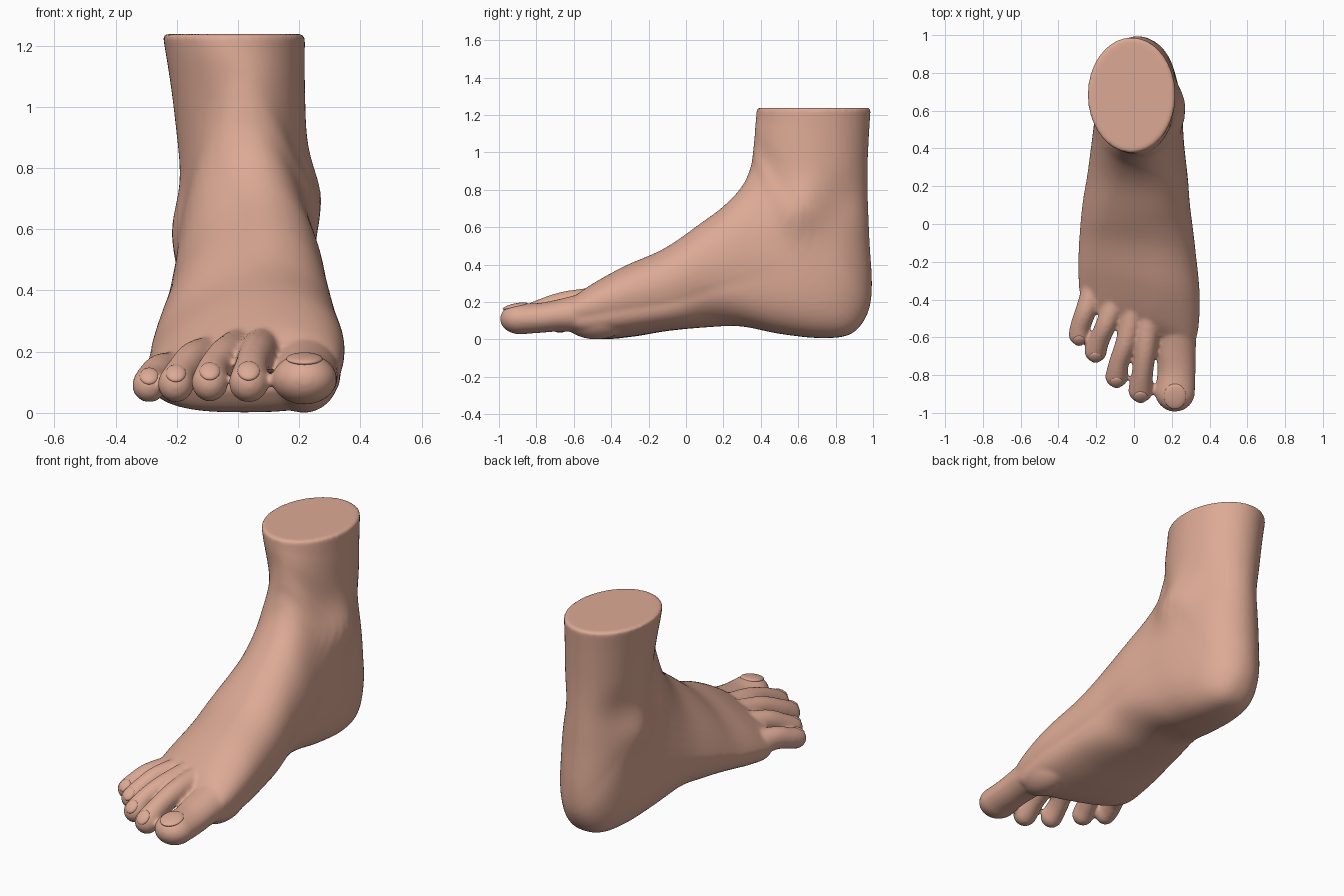
import bpy
import bmesh
import math
from mathutils import Matrix, Vector

default_cube = bpy.data.objects.get("Cube")
if default_cube:
    bpy.data.objects.remove(default_cube, do_unlink=True)

skin = bpy.data.materials.new("skin")
skin.use_nodes = True
skin.diffuse_color = (0.72, 0.4, 0.3, 1)
skin.node_tree.nodes["Principled BSDF"].inputs["Base Color"].default_value = skin.diffuse_color


def smooth_path(rows, steps=6):
    """Pass a smooth curve through rows of numbers."""
    result = []
    last = len(rows) - 1
    for i in range(last):
        p, a, b, n = (rows[max(0, min(last, k))] for k in (i - 1, i, i + 1, i + 2))
        for s in range(steps):
            t = s / steps
            result.append([
                y + t / 2 * (z - x + t * (2 * x - 5 * y + 4 * z - w + t * (3 * (y - z) + w - x)))
                for x, y, z, w in zip(p, a, b, n)])
    result.append(list(rows[last]))
    return result


def add_ellipsoid(bm, centre, radii, turn=0.0):
    matrix = (Matrix.Translation(centre) @ Matrix.Rotation(turn, 4, 'X')
              @ Matrix.Diagonal((*radii, 1)))
    bmesh.ops.create_uvsphere(bm, u_segments=32, v_segments=20, radius=1, matrix=matrix)


def add_loft(bm, outlines):
    """Skin a closed tube over outlines with equal numbers of points."""
    rings = [[bm.verts.new(point) for point in outline] for outline in outlines]
    for first, second in zip(rings, rings[1:]):
        for k in range(len(first)):
            j = (k + 1) % len(first)
            bm.faces.new((first[k], first[j], second[j], second[k]))
    bm.faces.new(reversed(rings[0]))
    bm.faces.new(rings[-1])


def signed_power(value, exponent):
    return math.copysign(abs(value) ** exponent, value)


# Soft swellings and hollows: side, y, z, height, reach
inner, outer = 1, -1
swellings = [
    (inner, .6, .7, .055, .13),     # inner ankle bone
    (outer, .68, .59, .035, .12),   # outer ankle bone
    (inner, .15, .06, -.04, .13),   # arch
    (inner, .86, .75, -.02, .12),   # hollows beside the tendon
    (outer, .86, .75, -.02, .12),
]


def swell(across, y, z):
    """Sideways push at a point of the skin."""
    push = 0
    for side, at_y, at_z, height, reach in swellings:
        facing = max(0, side * across)
        distance = ((y - at_y) ** 2 + (z - at_z) ** 2) / reach ** 2
        push += side * height * math.sqrt(facing) * math.exp(-distance)
    return push


def section_outline(row, count=56):
    """One slice, spanning from the sole or heel up to the instep or shin."""
    top_y, top_z, low_y, low_z, centre_x, half_width, lean, middle = row
    skew = 0.7 * min(0, top_y)
    boxy = min(1, 0.74 + 0.9 * max(0, low_z))
    peaked = 1 + 0.25 * max(0, 0.35 - top_y)
    outline = []
    for k in range(count):
        angle = 2 * math.pi * k / count
        c, s = math.cos(angle), math.sin(angle)
        if s >= 0:
            across, up = signed_power(c, peaked), middle + (1 - middle) * s
        else:
            across, up = signed_power(c, boxy), middle - middle * abs(s) ** boxy
        side = half_width * across
        y = low_y + (top_y - low_y) * up + skew * side
        z = low_z + (top_z - low_z) * up
        x = centre_x + side + lean * max(0, s) + swell(across, y, z)
        outline.append((x, y, z))
    return outline


def toe_outlines(path, count=28):
    """Oval slices square to the path of a toe."""
    rows = smooth_path(path)
    centres = [Vector(row[:3]) for row in rows]
    outlines = []
    for i, row in enumerate(rows):
        along = (centres[min(i + 1, len(rows) - 1)] - centres[max(i - 1, 0)]).normalized()
        right = along.cross(Vector((0, 0, 1))).normalized()
        up = right.cross(along)
        angles = [2 * math.pi * k / count for k in range(count)]
        outlines.append([centres[i] + right * row[3] * math.cos(a) + up * row[4] * math.sin(a)
                         for a in angles])
    return outlines


def make_object(name, bm):
    mesh = bpy.data.meshes.new(name)
    bmesh.ops.recalc_face_normals(bm, faces=bm.faces)
    for face in bm.faces:
        face.smooth = True
    bm.to_mesh(mesh)
    bm.free()
    mesh.materials.append(skin)
    obj = bpy.data.objects.new(name, mesh)
    bpy.context.collection.objects.link(obj)
    return obj


# Slices: top y, top z, low y, low z, centre x, half width, lean, widest height
sections = [
    (-.57, .22, -.55, .07, .02, .26, .06, .5),
    (-.5, .29, -.47, .005, .02, .305, .085, .4),
    (-.33, .39, -.3, .014, .02, .315, .1, .36),
    (-.115, .487, -.1, .045, .01, .3, .1, .32),
    (.07, .615, .1, .064, .005, .28, .09, .33),
    (.206, .717, .29, .07, .015, .262, .065, .35),
    (.3, .82, .5, .03, .02, .245, .03, .4),
    (.345, .92, .72, .007, .025, .23, 0, .42),
    (.358, 1, .88, .028, .025, .215, 0, .45),
    (.363, 1.05, .967, .13, .022, .205, 0, .46),
    (.367, 1.09, .994, .28, .02, .205, 0, .48),
    (.369, 1.12, .98, .55, .015, .208, 0, .5),
    (.371, 1.15, .97, .85, .005, .215, 0, .5),
    (.374, 1.18, .977, 1.07, -.005, .223, 0, .5),
    (.379, 1.238, .988, 1.238, -.014, .233, 0, .5),
]

# Toes from base to tip: x, y, z, half width, half height
toes = {
    "big": [(.22, -.5, .145, .115, .115), (.222, -.66, .13, .106, .088),
            (.225, -.78, .115, .101, .08), (.217, -.888, .11, .106, .083)],
    "second": [(.08, -.48, .2, .07, .08), (.062, -.65, .19, .06, .066),
               (.046, -.78, .15, .056, .063), (.035, -.88, .1, .065, .066)],
    "third": [(0, -.46, .2, .065, .075), (-.04, -.62, .185, .056, .062),
              (-.078, -.73, .14, .053, .061), (-.092, -.807, .1, .06, .063)],
    "fourth": [(-.1, -.42, .18, .063, .07), (-.147, -.53, .17, .055, .062),
               (-.185, -.62, .125, .054, .061), (-.203, -.674, .095, .059, .061)],
    "little": [(-.215, -.36, .13, .065, .07), (-.255, -.46, .13, .056, .062),
               (-.283, -.54, .105, .054, .057), (-.29, -.587, .09, .056, .056)],
}

# Sole, instep, heel and ankle as one loft
bm = bmesh.new()
add_loft(bm, [section_outline(row) for row in smooth_path(sections)])

# Ball of the foot behind the big toe
add_ellipsoid(bm, (.215, -.48, .13), (.118, .19, .13))

# Toes with rounded tips, later fused with the foot
for path in toes.values():
    add_loft(bm, toe_outlines(path))
    x, y, z, wide, high = path[-1]
    add_ellipsoid(bm, (x, y, z), (wide, wide, high))

foot = make_object("foot", bm)
fuse = foot.modifiers.new("fuse", 'REMESH')
fuse.mode = 'VOXEL'
fuse.voxel_size = 0.01
fuse.use_smooth_shade = True
soften = foot.modifiers.new("soften", 'SMOOTH')
soften.factor = 0.5
soften.iterations = 8

# Toenails, lying on the tip of each toe
for name, path in toes.items():
    x, y, z, wide, high = path[-1]
    turn = math.radians(12 if name == "big" else 45)
    normal = Vector((0, -math.sin(turn), math.cos(turn)))
    radii = Vector((wide, wide, high))
    stretched = radii * normal
    spot = Vector((x, y, z)) + radii * stretched / stretched.length
    bm = bmesh.new()
    add_ellipsoid(bm, spot - normal * 0.014, (wide * 0.56, wide * 0.65, 0.016), turn)
    make_object(name + "_toenail", bm)
